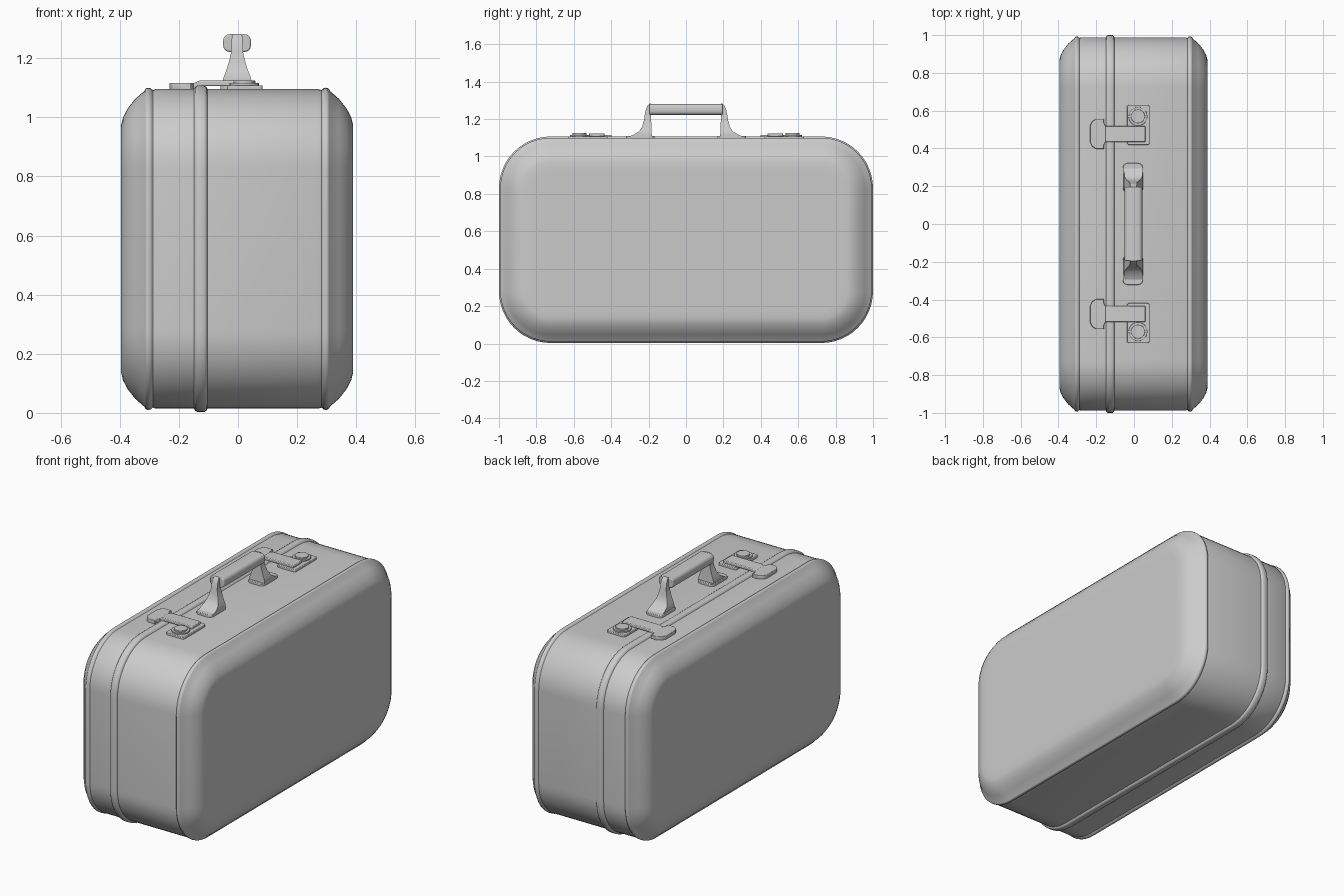
import bpy, bmesh, math

cube = bpy.data.objects.get("Cube")
if cube:
    bpy.data.objects.remove(cube, do_unlink=True)

GREY = (0.6, 0.6, 0.6, 1.0)
mat = bpy.data.materials.new("plain grey")
mat.use_nodes = True
mat.diffuse_color = GREY
mat.node_tree.nodes["Principled BSDF"].inputs["Base Color"].default_value = GREY


def loft(name, rings, bevel=0.0, angle=40):
    """Skin a list of equal-length point rings and cap both ends."""
    bm = bmesh.new()
    rows = [[bm.verts.new(p) for p in ring] for ring in rings]
    n = len(rows[0])
    for a, b in zip(rows, rows[1:]):
        for i in range(n):
            j = (i + 1) % n
            bm.faces.new((a[i], a[j], b[j], b[i]))
    bm.faces.new(rows[0])
    bm.faces.new(rows[-1])
    bmesh.ops.recalc_face_normals(bm, faces=bm.faces)
    mesh = bpy.data.meshes.new(name)
    bm.to_mesh(mesh)
    bm.free()
    mesh.materials.append(mat)
    obj = bpy.data.objects.new(name, mesh)
    bpy.context.collection.objects.link(obj)
    if bevel:
        mod = obj.modifiers.new("soft edges", 'BEVEL')
        mod.width = bevel
        mod.segments = 2
        mod.limit_method = 'ANGLE'
    bpy.ops.object.select_all(action='DESELECT')
    obj.select_set(True)
    bpy.context.view_layer.objects.active = obj
    bpy.ops.object.shade_smooth_by_angle(angle=math.radians(angle))
    return obj


def rounded_rect(hu, hv, r, steps):
    """Outline of a rounded rectangle around the origin."""
    pts = []
    for k, (su, sv) in enumerate(((1, 1), (-1, 1), (-1, -1), (1, -1))):
        for i in range(steps + 1):
            a = math.pi / 2 * (k + i / steps)
            pts.append((su * (hu - r) + r * math.cos(a), sv * (hv - r) + r * math.sin(a)))
    return pts


def plate(name, x, y, z0, z1, hx, hy, r, bevel=0.003):
    """Flat rounded plate lying on the lid."""
    outline = rounded_rect(hx, hy, r, 5)
    return loft(name, [[(x + u, y + v, z) for u, v in outline] for z in (z0, z1)], bevel)


# Case shell: rounded outline swept across x, with edge piping and a closing band
shoulder = [(0.392, 0.165), (0.392, 0.12), (0.386, 0.095), (0.37, 0.065),
            (0.345, 0.033), (0.314, 0.006)]
piping = [(0.311, 0.0), (0.307, -0.004), (0.3, -0.005), (0.293, -0.004),
          (0.289, 0.0), (0.285, 0.003), (0.277, 0.0)]
band = [(-0.146, 0.0), (-0.142, -0.008), (-0.135, -0.012),
        (-0.11, -0.012), (-0.104, -0.008), (-0.1, 0.0)]
edge = shoulder + piping
profile = [(-x, d) for x, d in edge] + band + edge[::-1]
rings = []
for x, d in profile:
    outline = rounded_rect(0.988 - d, 0.54 - d, max(0.265 - d, 0.08), 12)
    rings.append([(x - 0.003, u, 0.555 + v) for u, v in outline])
loft("case_shell", rings)

TOP = 1.09

# Handle grip
grip = [(u - 0.003, 1.251 + v) for u, v in rounded_rect(0.047, 0.03, 0.022, 4)]
loft("handle_grip", [[(x, y, z) for x, z in grip] for y in (-0.195, 0.195)], 0.005)

# Handle posts: height, inner y, outer y, half width
post = [(1.105, 0.182, 0.305, 0.05), (1.118, 0.183, 0.278, 0.05), (1.135, 0.184, 0.25, 0.046),
        (1.16, 0.185, 0.234, 0.036), (1.19, 0.186, 0.226, 0.027), (1.22, 0.187, 0.221, 0.02),
        (1.25, 0.187, 0.215, 0.019), (1.27, 0.187, 0.207, 0.018), (1.282, 0.187, 0.196, 0.016)]

# Clasp arm: side profile that steps up from the hasp to the lock plate
arm = [(-0.17, TOP), (-0.17, 1.113), (-0.15, 1.116), (-0.13, 1.124), (0.06, 1.124),
       (0.06, 1.106), (-0.12, 1.106), (-0.14, TOP)]

for s, side in ((1, "back"), (-1, "front")):
    plate(f"handle_foot_{side}", -0.006, s * 0.245, TOP, 1.11, 0.053, 0.077, 0.025)
    loft(f"handle_post_{side}",
         [[(-0.003 - w, s * a, z), (-0.003 + w, s * a, z),
           (-0.003 + w, s * b, z), (-0.003 - w, s * b, z)] for z, a, b, w in post])

    # Lock plate with round button
    plate(f"lock_plate_{side}", 0.023, s * 0.525, TOP, 1.108, 0.06, 0.106, 0.012)
    plate(f"lock_ring_{side}", 0.021, s * 0.57, 1.105, 1.116, 0.05, 0.05, 0.0499)
    plate(f"lock_button_{side}", 0.021, s * 0.57, 1.115, 1.125, 0.037, 0.037, 0.0369)

    # Hasp head, flared towards its inner corners
    head = [(-0.232, 0.045), (-0.222, 0.066), (-0.2, 0.08), (-0.158, 0.08), (-0.16, 0.06), (-0.15, 0.042)]
    head = head + [(x, -y) for x, y in head[::-1]]
    loft(f"hasp_head_{side}", [[(x, s * 0.477 + y, z) for x, y in head] for z in (TOP, 1.116)], 0.003)
    loft(f"hasp_arm_{side}", [[(x, s * 0.477 + y, z) for x, z in arm] for y in (-0.042, 0.042)], 0.004)
